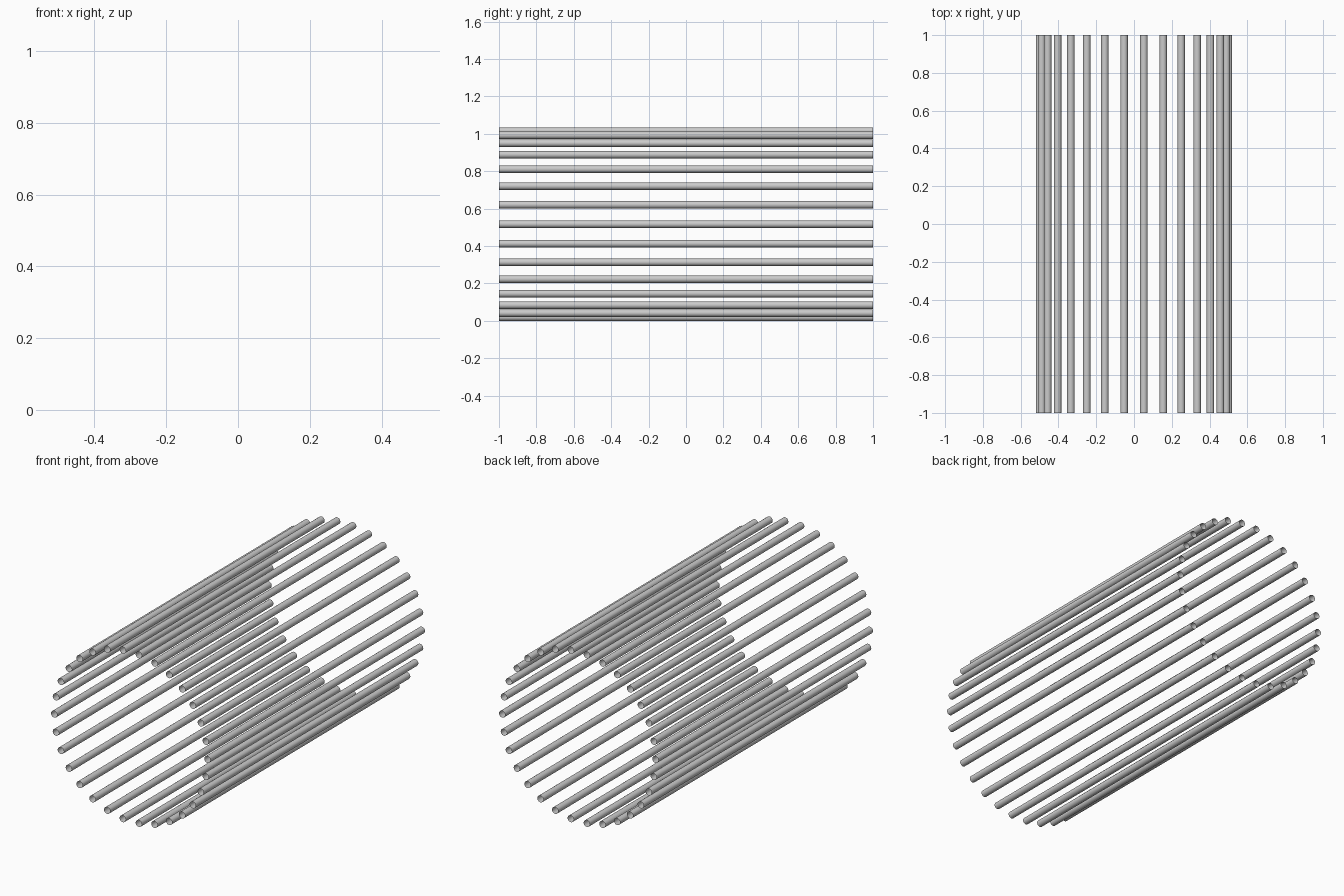
import bpy, bmesh, math
from mathutils import Matrix

if "Cube" in bpy.data.objects:
    bpy.data.objects.remove(bpy.data.objects["Cube"])

COUNT, RING_R, TUBE_R, LENGTH = 30, 0.5, 0.02, 2.0
STEP = 2 * math.pi / COUNT
CENTRE_Z = RING_R * math.cos(STEP / 2) + TUBE_R  # lowest tubes touch the floor

# one open-ended tube along y, shared by every copy
bm = bmesh.new()
bmesh.ops.create_cone(bm, cap_ends=False, segments=24, radius1=TUBE_R,
                      radius2=TUBE_R, depth=LENGTH,
                      matrix=Matrix.Rotation(math.pi / 2, 4, 'X'))
for f in bm.faces:
    f.smooth = True
mesh = bpy.data.meshes.new("tube")
bm.to_mesh(mesh)
bm.free()

# ring of parallel tubes
for i in range(COUNT):
    a = i * STEP
    tube = bpy.data.objects.new(f"tube_{i + 1:02d}", mesh)
    tube.location = (RING_R * math.cos(a), 0, CENTRE_Z + RING_R * math.sin(a))
    bpy.context.collection.objects.link(tube)
